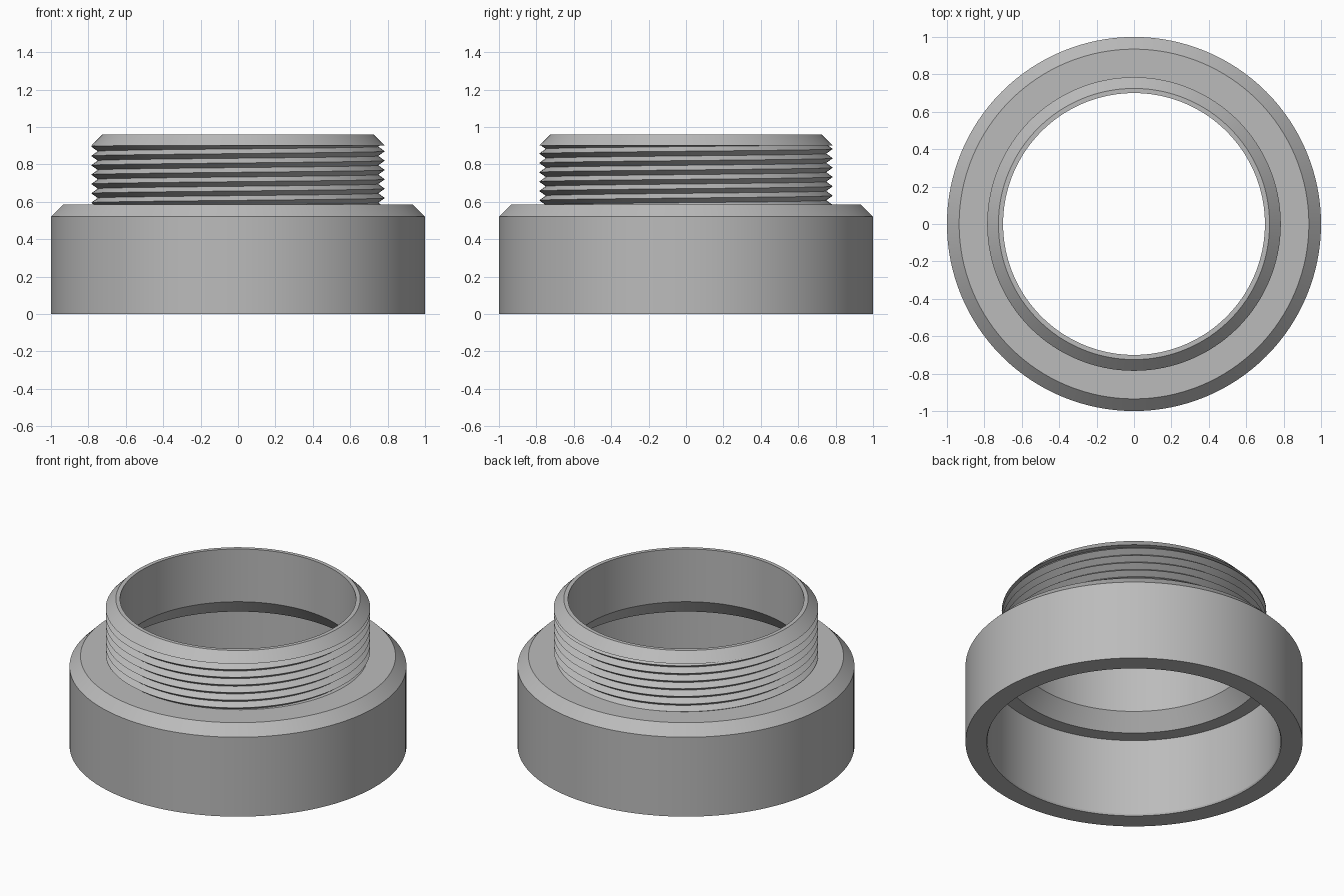
import bpy, bmesh, math

cube = bpy.data.objects.get("Cube")
if cube:
    bpy.data.objects.remove(cube, do_unlink=True)

SEGMENTS = 128
CREST, ROOT = 0.785, 0.75          # thread radii
LOW, HIGH, PITCH = 0.585, 0.90, 0.05
PEAK = 0.87                        # crest height on the +x side

grey = bpy.data.materials.new("plain grey")
grey.use_nodes = True
COLOUR = (0.5, 0.5, 0.5, 1)
grey.diffuse_color = COLOUR
grey.node_tree.nodes["Principled BSDF"].inputs["Base Color"].default_value = COLOUR


def finish(bm, name):
    bmesh.ops.remove_doubles(bm, verts=bm.verts, dist=0.0001)
    mesh = bpy.data.meshes.new(name)
    bm.to_mesh(mesh)
    bm.free()
    obj = bpy.data.objects.new(name, mesh)
    bpy.context.collection.objects.link(obj)
    mesh.materials.append(grey)
    bpy.ops.object.select_all(action='DESELECT')
    obj.select_set(True)
    bpy.context.view_layer.objects.active = obj
    bpy.ops.object.shade_smooth_by_angle(angle=math.radians(25))
    return obj


def sweep(columns, name):
    """Skin a ring of vertical point columns given as (radius, height)."""
    bm = bmesh.new()
    grid = []
    for i, column in enumerate(columns):
        a = math.tau * i / SEGMENTS
        grid.append([bm.verts.new((r * math.cos(a), r * math.sin(a), z))
                     for r, z in column])
    for a, b in zip(grid, grid[1:]):
        for j in range(len(a) - 1):
            bm.faces.new((a[j], b[j], b[j + 1], a[j + 1]))
    bmesh.ops.dissolve_degenerate(bm, dist=0.00001, edges=bm.edges)
    return finish(bm, name)


# Stepped collar: bore, inner cone, socket, outer wall and neck lip
profile = [(CREST, HIGH), (0.725, 0.96), (0.70, 0.96), (0.70, 0.615),
           (0.78, 0.513), (0.87, 0.513), (0.87, 0.01), (0.875, 0),
           (1, 0), (1, 0.52), (0.935, LOW), (ROOT, LOW)]
collar = [(ROOT, HIGH)] + profile
sweep([collar] * (SEGMENTS + 1), "stepped_collar")


# Right-handed V thread, trimmed flat between the shoulder and the lip
def thread_radius(z, turn):
    phase = ((z - PEAK) / PITCH - turn) % 1
    return ROOT + (CREST - ROOT) * abs(1 - 2 * phase)


def thread_column(turn):
    column = []
    for k in range(-16, 5):
        z = PEAK + PITCH * (k / 2 + turn)
        z = min(max(z, LOW), HIGH)
        column.append((thread_radius(z, turn), z))
    return column


sweep([thread_column(i / SEGMENTS) for i in range(SEGMENTS + 1)], "neck_thread")
